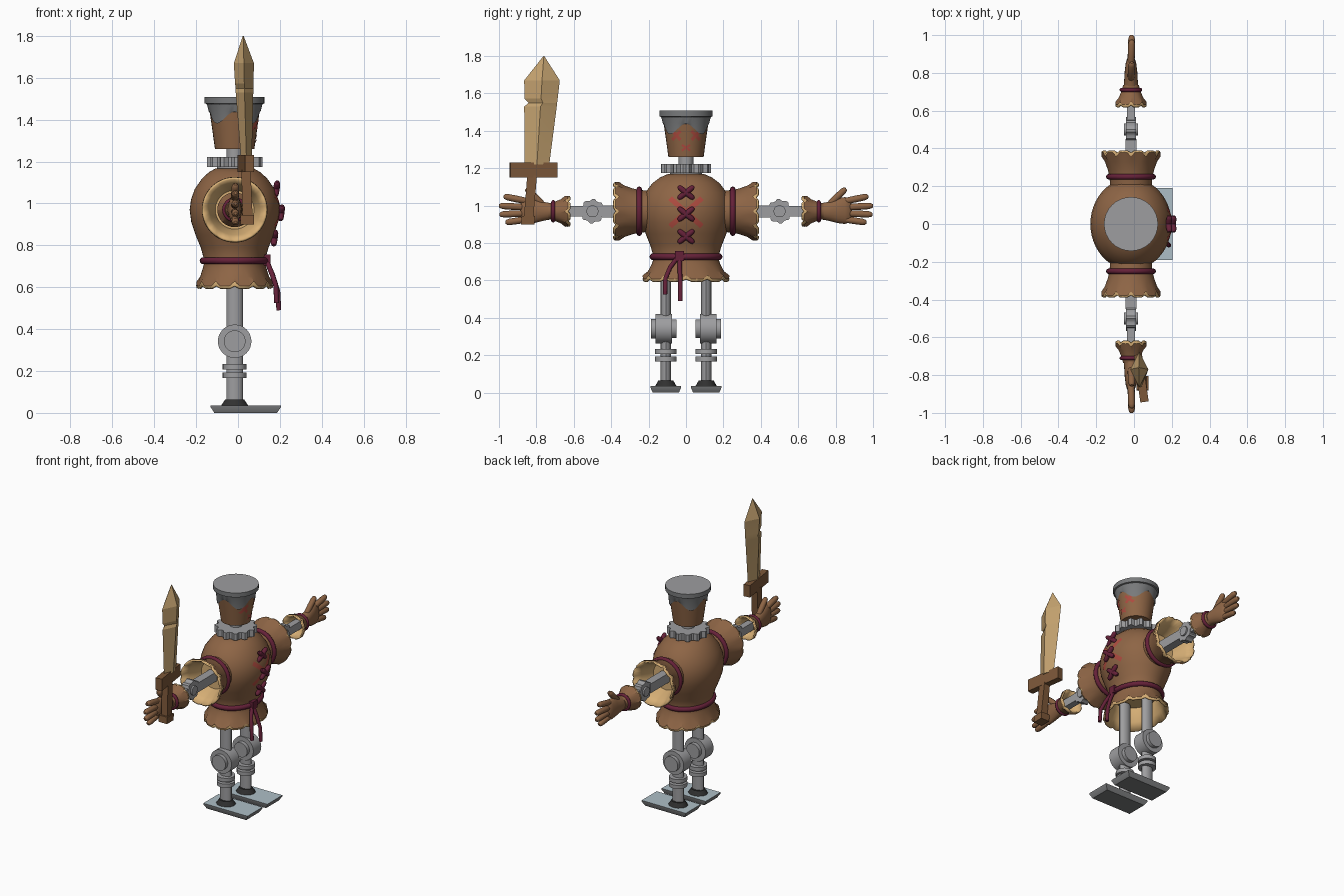
import bpy, bmesh, math
from mathutils import Vector, Matrix

if "Cube" in bpy.data.objects:
    bpy.data.objects.remove(bpy.data.objects["Cube"])

CX = -0.016          # body axis in x
AZ = 0.97            # arm axis height


def colour(name, r, g, b):
    m = bpy.data.materials.new(name)
    m.diffuse_color = (r, g, b, 1)
    m.use_nodes = True
    m.node_tree.nodes["Principled BSDF"].inputs["Base Color"].default_value = m.diffuse_color
    return m


CLOTH = colour("brown cloth", 0.27, 0.13, 0.06)
STEEL = colour("steel", 0.34, 0.34, 0.35)
DARK = colour("dark steel", 0.19, 0.195, 0.2)
BLACK = colour("black rubber", 0.03, 0.03, 0.03)
ROPE = colour("dark red rope", 0.13, 0.015, 0.04)
PAINT = colour("red paint", 0.42, 0.07, 0.05)
BLADE = colour("pale wood", 0.55, 0.36, 0.16)
LINING = colour("cream lining", 0.68, 0.43, 0.18)
WOOD = colour("handle wood", 0.2, 0.095, 0.04)
PALE = colour("pale blue steel", 0.42, 0.52, 0.57)


def add(name, me, mats, mirror=False, thick=0, angle=35):
    for m in mats:
        me.materials.append(m)
    me.shade_smooth()
    me.set_sharp_from_angle(angle=math.radians(angle))
    ob = bpy.data.objects.new(name, me)
    bpy.context.collection.objects.link(ob)
    if thick:
        ob.modifiers.new("thickness", 'SOLIDIFY').thickness = thick
    if mirror:
        mod = ob.modifiers.new("mirror", 'MIRROR')
        mod.use_axis = (False, True, False)
        mod.use_mirror_merge = False
    return ob


def loft(name, mat, axis, centre, rings, n=32, phase=0, caps=(1, 1), mod=None,
         top=None, mirror=False, thick=0, angle=35):
    """Rings (t, ra, rb, da, db) along an axis; mod(k, i, a) gives (shift, scale)."""
    bm, loops = bmesh.new(), []
    for k, r in enumerate(rings):
        t, ra, rb, da, db = (list(r) + [0, 0])[:5] if len(r) > 2 else (r[0], r[1], r[1], 0, 0)
        loop = []
        for i in range(n):
            a = phase + i * math.tau / n
            dt, s = mod(k, i, a) if mod else (0, 1)
            u = centre[0] + da + ra * s * math.cos(a)
            v = centre[1] + db + rb * s * math.sin(a)
            w = t + dt
            loop.append(bm.verts.new({'X': (w, u, v), 'Y': (u, w, v), 'Z': (u, v, w)}[axis]))
        loops.append(loop)
    for p, q in zip(loops, loops[1:]):
        for i in range(n):
            j = (i + 1) % n
            bm.faces.new((p[i], p[j], q[j], q[i]))
    if caps[0]:
        bm.faces.new(loops[0])
    if caps[1]:
        bm.faces.new(loops[-1])
    bmesh.ops.recalc_face_normals(bm, faces=bm.faces)
    for f in bm.faces:
        f.material_index = int(bool(top) and f.normal.z > 0.9)
    me = bpy.data.meshes.new(name)
    bm.to_mesh(me)
    return add(name, me, [mat] + ([top] if top else []), mirror, thick, angle)


def box(name, mat, lo, hi, mirror=False, rot=0):
    lo, hi = Vector(lo), Vector(hi)
    bm = bmesh.new()
    bmesh.ops.create_cube(bm, size=1, matrix=Matrix.Translation((lo + hi) / 2)
                          @ Matrix.Rotation(rot, 4, 'Z') @ Matrix.Diagonal((*(hi - lo), 1)))
    me = bpy.data.meshes.new(name)
    bm.to_mesh(me)
    return add(name, me, [mat], mirror)


def tube(name, mat, pts, radii, cyclic=False, mirror=False):
    cu = bpy.data.curves.new(name, 'CURVE')
    cu.dimensions, cu.bevel_depth, cu.bevel_resolution, cu.use_fill_caps = '3D', 1, 3, True
    sp = cu.splines.new('POLY')
    sp.points.add(len(pts) - 1)
    sp.use_cyclic_u = cyclic
    for i, (p, c) in enumerate(zip(sp.points, pts)):
        p.co = (*c, 1)
        p.radius = radii if isinstance(radii, float) else radii[i]
    tmp = bpy.data.objects.new(name + "_path", cu)
    bpy.context.collection.objects.link(tmp)
    dg = bpy.context.evaluated_depsgraph_get()
    me = bpy.data.meshes.new_from_object(tmp.evaluated_get(dg))
    bpy.data.objects.remove(tmp)
    me.materials.clear()
    return add(name, me, [mat], mirror, angle=50)


def stick(name, mat, p, q, r, mirror=False):
    """Round-ended straight tube."""
    p, q = Vector(p), Vector(q)
    ts = (0, .04, .15, .5, .85, .96, 1)
    return tube(name, mat, [p.lerp(q, t) for t in ts],
                [r * k for k in (.4, .75, 1, 1.05, 1, .75, .4)], mirror=mirror)


def hoop(name, axis, centre, t, ra, rb, r, mirror=False):
    pts = []
    for i in range(36):
        a = i * math.tau / 36
        u, v = centre[0] + ra * math.cos(a), centre[1] + rb * math.sin(a)
        pts.append((u, t, v) if axis == 'Y' else (u, v, t))
    return tube(name, ROPE, pts, r, True, mirror)


# cloth body, belt and ragged hem with lining
BODY = [(1.168, .09, .10), (1.15, .122, .14), (1.12, .155, .18), (1.07, .19, .218),
        (1.02, .208, .236), (.97, .215, .243), (.91, .207, .236), (.85, .187, .216),
        (.79, .162, .192), (.725, .144, .172), (.69, .152, .182), (.65, .165, .203), (.607, .182, .232)]


def ragged(last, step):
    return lambda k, i, a: ((step if i % 4 == 0 else 0) if k == last else 0, 1)


loft("body", CLOTH, 'Z', (CX, 0), BODY, 48, caps=(1, 0), mod=ragged(12, .02))
loft("hem_lining", LINING, 'Z', (CX, 0), [(.74, .135, .163), (.69, .145, .175), (.65, .16, .198),
     (.598, .184, .232)], 48, caps=(1, 0), mod=ragged(3, .012), thick=.012)
hoop("belt", 'Z', (CX, 0), .727, .15, .178, .017)
box("belt_knot", ROPE, (.12, -.06, .705), (.155, -.01, .757))
tube("belt_tie_long", ROPE, [(.135, -.035, .73), (.165, -.033, .66), (.19, -.03, .58), (.195, -.03, .49)], .012)
tube("belt_tie_short", ROPE, [(.135, -.04, .73), (.16, -.085, .67), (.18, -.11, .61), (.185, -.112, .525)], .012)


# painted marks follow the surface they sit on
def body_x(y, z):
    for (z1, a1, b1), (z0, a0, b0) in zip(BODY, BODY[1:]):
        if z0 <= z <= z1:
            t = (z - z0) / (z1 - z0)
            a, b = a0 + t * (a1 - a0), b0 + t * (b1 - b0)
            return CX + a * math.sqrt(max(0, 1 - (y / b) ** 2))


def head_x(y, z):
    r = .094 + (z - 1.26) * .14
    return CX + math.sqrt(max(0, r * r - y * y))


def stroke(name, surf, p, q, w):
    p, q = Vector(p), Vector(q)
    d = (q - p).normalized()
    side = Vector((-d.y, d.x)) * w / 2
    bm, rows = bmesh.new(), []
    for i in range(9):
        c = p.lerp(q, i / 8)
        rows.append([bm.verts.new((surf(*e) + .004, *e)) for e in (c - side, c, c + side)])
    for a, b in zip(rows, rows[1:]):
        for k in (0, 1):
            f = bm.faces.new((a[k], b[k], b[k + 1], a[k + 1]))
            f.normal_update()
            if f.normal.x < 0:
                f.normal_flip()
    me = bpy.data.meshes.new(name)
    bm.to_mesh(me)
    add(name, me, [PAINT])


for s in (-1, 1):
    stroke("chest_mark", body_x, (-.085 * s, .89), (.085 * s, 1.04), .028)
    for y in (-.052, .052):
        stroke("eye_mark", head_x, (y - .022 * s, 1.352), (y + .022 * s, 1.4), .017)
    stroke("mouth_mark", head_x, (-.022 * s, 1.295), (.022 * s, 1.325), .012)
    # crossed lacing on the chest
    for z in (1.07, .955, .835):
        x = body_x(0, z) + .008
        stick("lacing", ROPE, (x - .003, -.042 * s, z - .034), (x + .006, .042 * s, z + .034), .015)

# head, dripping cap, neck and gear collar
loft("head", CLOTH, 'Z', (CX, 0), [(1.26, .094), (1.46, .122)])
loft("cap_drips", DARK, 'Z', (CX, 0), [(1.41, .119), (1.44, .124), (1.48, .134)], 48, caps=(0, 0),
     mod=lambda k, i, a: (.028 * math.cos(4 * a) if k == 0 else 0, 1))
loft("cap", DARK, 'Z', (CX, 0), [(1.455, .122), (1.475, .134), (1.478, .143), (1.508, .143)], top=STEEL)
loft("neck", STEEL, 'Z', (CX, 0), [(1.12, .04), (1.265, .04)], 16)
loft("neck_base", STEEL, 'Z', (CX, 0), [(1.15, .085), (1.18, .085)])
loft("neck_gear", STEEL, 'Z', (CX, 0), [(1.175, .133), (1.222, .133)], 48,
     mod=lambda k, i, a: (0, 1 if i % 4 < 2 else .86))

# sleeves with ragged ends
loft("sleeve", CLOTH, 'Y', (CX, AZ), [(.17, .11), (.245, .113), (.285, .122), (.33, .138), (.378, .157)],
     48, caps=(1, 0), mod=ragged(4, -.02), mirror=True)
loft("sleeve_lining", LINING, 'Y', (CX, AZ), [(.235, .10), (.29, .115), (.33, .131), (.385, .156)],
     48, caps=(1, 0), mod=ragged(3, -.012), thick=.012, mirror=True)
hoop("sleeve_rope", 'Y', (CX, AZ), .25, .117, .117, .015, True)

# metal arms with elbow gears
box("upper_arm", STEEL, (CX - .028, .22, AZ - .032), (CX + .028, .45, AZ + .032), True)
box("forearm", STEEL, (CX - .022, .5, AZ - .027), (CX + .022, .68, AZ + .027), True)
loft("elbow_gear", STEEL, 'X', (.5, AZ), [(CX - .026, .066), (CX + .026, .066)], 32,
     mod=lambda k, i, a: (0, 1 if i % 4 < 2 else .88), mirror=True)
loft("elbow_pin", STEEL, 'X', (.5, AZ), [(CX - .036, .032), (CX + .036, .032)], 20, mirror=True)

# glove cuffs, hands and fingers
loft("cuff", CLOTH, 'Y', (CX, AZ), [(.735, .042), (.705, .05), (.67, .064), (.632, .083)],
     32, caps=(1, 0), mod=ragged(3, .014), mirror=True)
loft("cuff_lining", LINING, 'Y', (CX, AZ), [(.71, .044), (.67, .056), (.622, .083)],
     32, caps=(1, 0), mod=ragged(2, .01), thick=.01, mirror=True)
hoop("cuff_rope", 'Y', (CX, AZ), .71, .049, .049, .011, True)
loft("palm", CLOTH, 'Y', (CX, AZ), [(.715, .038, .042), (.76, .036, .05), (.81, .033, .066, 0, .003),
     (.85, .028, .072, 0, .004), (.875, .021, .06, 0, .002), (.885, .01, .04)], 20, mirror=True, angle=60)
for i, (a, b) in enumerate([((.76, 1.0), (.855, 1.092)), ((.84, 1.022), (.975, 1.05)),
                            ((.84, .99), (1.0, 1.0)), ((.84, .96), (.997, .953)),
                            ((.83, .93), (.965, .91))]):
    stick("finger_%d" % (i + 1), CLOTH, (CX, *a), (CX + .004, *b), .018, True)

# legs, knees, shin rings and feet
LY = .108
loft("leg", STEEL, 'Z', (CX, LY), [(.04, .04, .027), (.72, .04, .027)], 12, mirror=True)
loft("knee", STEEL, 'Y', (CX, .342), [(.05, .05), (.076, .05), (.076, .08), (.162, .08), (.162, .052),
     (.187, .052)], mirror=True)
for z in (.167, .207):
    loft("shin_ring", STEEL, 'Z', (CX, LY), [(z, .057), (z + .026, .057)], 24, mirror=True)
loft("ankle", BLACK, 'Z', (CX, LY), [(.03, .068, .06), (.065, .045, .04)], 12, mirror=True)
q = math.sqrt(2)
loft("foot", DARK, 'Z', (.037, LY), [(0, .15 * q, .07 * q), (.028, .168 * q, .082 * q), (.036, .168 * q, .082 * q)],
     4, math.pi / 4, top=PALE, mirror=True)

# wooden sword held beside one hand
loft("blade", BLADE, 'Z', (0, 0), [(1.22, .026, .066, .04, -.797), (1.53, .042, .087, .031, -.778),
     (1.55, .042, .076, .031, -.765), (1.572, .044, .089, .03, -.775), (1.67, .048, .095, .028, -.77),
     (1.8, .002, .002, .025, -.76)], 4, angle=10)
box("guard", WOOD, (.016, -.943, 1.15), (.06, -.69, 1.232), rot=math.radians(8))
loft("grip", WOOD, 'Z', (0, 0), [(.93, .024 * q, .025 * q, .046, -.842), (1.16, .022 * q, .026 * q, .038, -.823)],
     4, math.pi / 4)
loft("pommel", WOOD, 'Z', (0, 0), [(.9, .032 * q, .036 * q, .044, -.846), (.945, .032 * q, .036 * q, .044, -.842)],
     4, math.pi / 4)
